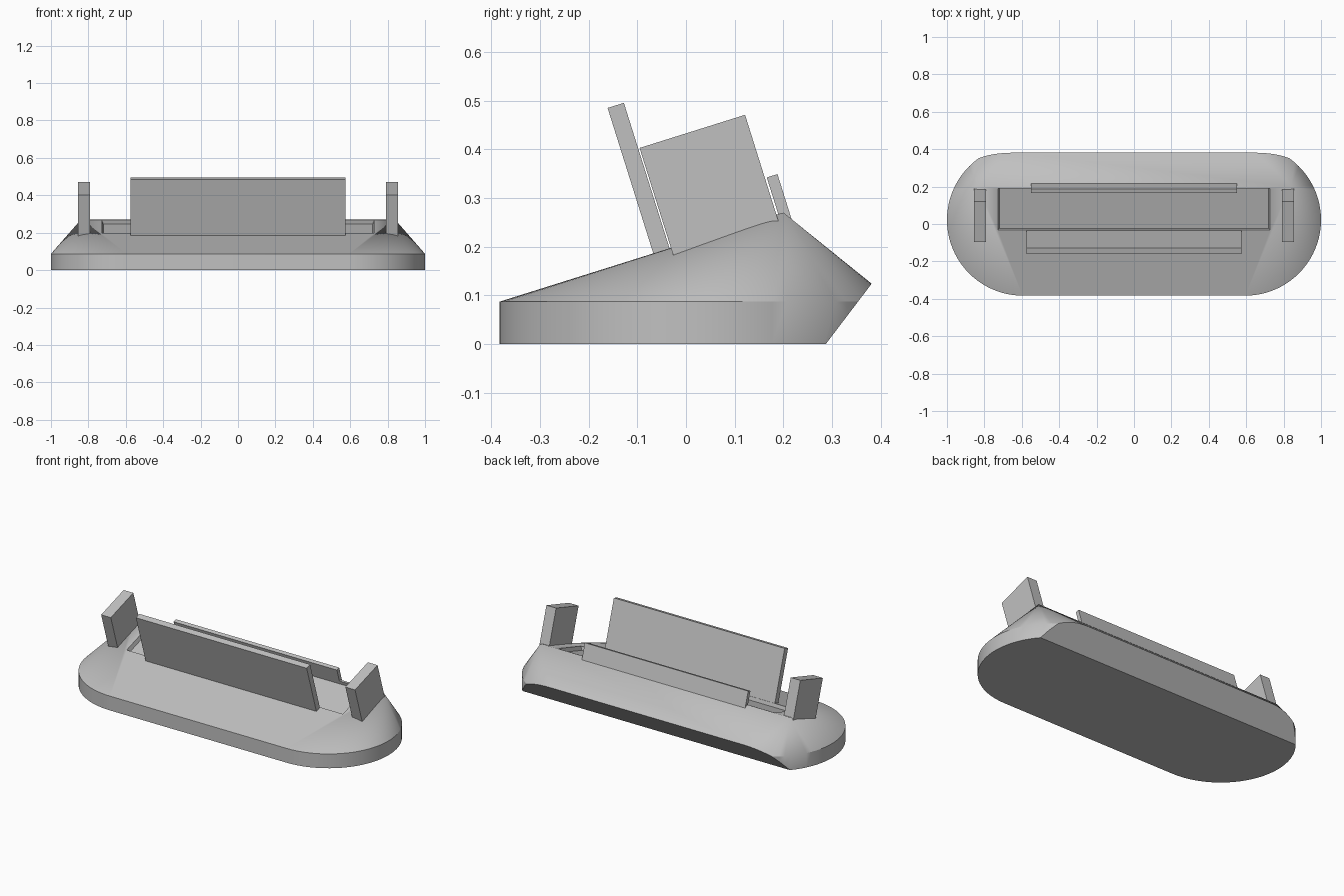
import bpy, bmesh, math
from mathutils import Matrix, Vector

cube = bpy.data.objects.get("Cube")
if cube:
    bpy.data.objects.remove(cube, do_unlink=True)

grey = bpy.data.materials.new("light_grey")
grey.use_nodes = True
COLOUR = (0.53, 0.53, 0.53, 1)
grey.diffuse_color = COLOUR
grey.node_tree.nodes["Principled BSDF"].inputs["Base Color"].default_value = COLOUR

# Overall layout: the deck rises from the front rim to a ridge at the back
RIM_Z, RADIUS, CENTRE_Y, HALF_STRAIGHT = 0.087, 0.405, 0.022, 0.595
RIDGE = Vector((0.84, 0.2, 0.27))
FRONT = Vector((0, CENTRE_Y - RADIUS, RIM_Z))
TILT = math.atan2(RIDGE.z - RIM_Z, RIDGE.y - FRONT.y)
DECK = Matrix.Translation(FRONT) @ Matrix.Rotation(TILT, 4, 'X')


def make_object(name, bm):
    bmesh.ops.recalc_face_normals(bm, faces=bm.faces)
    mesh = bpy.data.meshes.new(name)
    bm.to_mesh(mesh)
    bm.free()
    mesh.materials.append(grey)
    obj = bpy.data.objects.new(name, mesh)
    bpy.context.collection.objects.link(obj)
    return obj


def deck_box(name, x, along, up, taper=0.0):
    """Box in the tilted frame of the deck; taper narrows its lower ends."""
    bm = bmesh.new()
    bmesh.ops.create_cube(bm, size=1)
    for v in bm.verts:
        side, back, top = (c > 0 for c in v.co)
        shift = 0 if top else (-taper if side else taper)
        v.co = DECK @ Vector((x[side] + shift, along[back], up[top]))
    return make_object(name, bm)


# Base: hull of a stadium-shaped foot and the ridge line
bm = bmesh.new()
STEPS = 40
for sx in (-1, 1):
    for i in range(STEPS + 1):
        a = math.pi * (i / STEPS - 0.5)
        x = sx * (HALF_STRAIGHT + RADIUS * math.cos(a))
        y = CENTRE_Y + RADIUS * math.sin(a)
        for z in (0, RIM_Z):
            bm.verts.new((x, y, z))
    bm.verts.new((sx * RIDGE.x, RIDGE.y, RIDGE.z))
bmesh.ops.convex_hull(bm, input=bm.verts)
bmesh.ops.dissolve_limit(bm, angle_limit=0.005, verts=bm.verts, edges=bm.edges)

# Undercut along the lower back
cut = bmesh.ops.bisect_plane(
    bm, geom=bm.verts[:] + bm.edges[:] + bm.faces[:],
    plane_co=(0, 0.287, 0), plane_no=(0, 0.125, -0.095), clear_outer=True)
bmesh.ops.holes_fill(bm, edges=[e for e in bm.edges if e.is_boundary], sides=0)
base = make_object("base", bm)

# Shallow slot between the plates
cutter = deck_box("slot_cutter", (-0.74, 0.74), (0.369, 0.6), (-0.022, 0.03), 0.02)
cutter.hide_render = True
slot = base.modifiers.new("slot", 'BOOLEAN')
slot.operation = 'DIFFERENCE'
slot.solver = 'EXACT'
slot.object = cutter
bpy.context.view_layer.objects.active = base
bpy.ops.object.modifier_apply(modifier=slot.name)
bpy.data.objects.remove(cutter, do_unlink=True)

bpy.ops.object.select_all(action='DESELECT')
base.select_set(True)
bpy.ops.object.shade_smooth_by_angle(angle=math.radians(30))

# Upright plates and end posts
deck_box("front_plate", (-0.575, 0.575), (0.331, 0.366), (-0.01, 0.313))
deck_box("back_plate", (-0.55, 0.55), (0.6, 0.623), (-0.03, 0.079))
deck_box("right_post", (-0.855, -0.79), (0.369, 0.596), (-0.04, 0.215))
deck_box("left_post", (0.79, 0.855), (0.369, 0.596), (-0.04, 0.215))
